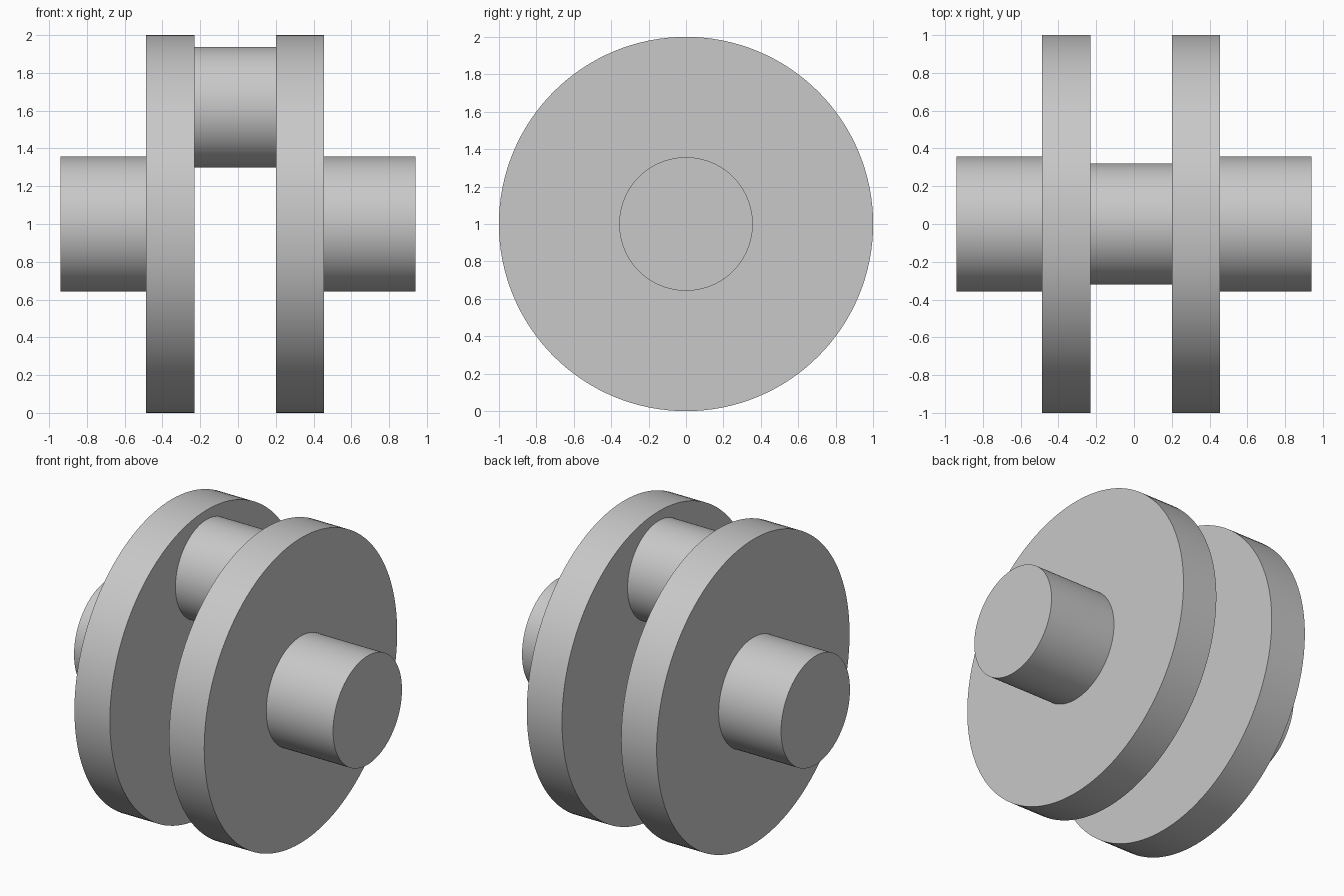
import bpy
import math

cube = bpy.data.objects.get("Cube")
if cube:
    bpy.data.objects.remove(cube, do_unlink=True)

# Single plain metal colour
GREY = (0.58, 0.58, 0.58, 1.0)
metal = bpy.data.materials.new("plain grey metal")
metal.use_nodes = True
metal.diffuse_color = GREY
metal.node_tree.nodes["Principled BSDF"].inputs["Base Color"].default_value = GREY


def cylinder_x(name, x_start, x_end, radius, z):
    """Smooth cylinder lying along the x axis."""
    bpy.ops.mesh.primitive_cylinder_add(
        vertices=128, radius=radius, depth=x_end - x_start,
        location=((x_start + x_end) / 2, 0, z),
        rotation=(0, math.pi / 2, 0))
    part = bpy.context.object
    part.name = name
    part.data.materials.append(metal)
    bpy.ops.object.shade_smooth_by_angle(angle=math.radians(30))


AXIS_Z = 1.0
SHAFT_RADIUS = 0.357

# Main shaft journals on the turning axis
cylinder_x("right_journal", -0.94, -0.487, SHAFT_RADIUS, AXIS_Z)
cylinder_x("left_journal", 0.455, 0.94, SHAFT_RADIUS, AXIS_Z)

# Round crank webs
cylinder_x("right_web", -0.487, -0.23, 1.0, AXIS_Z)
cylinder_x("left_web", 0.2, 0.455, 1.0, AXIS_Z)

# Offset crank pin joining the webs
cylinder_x("crank_pin", -0.23, 0.2, 0.32, 1.618)
